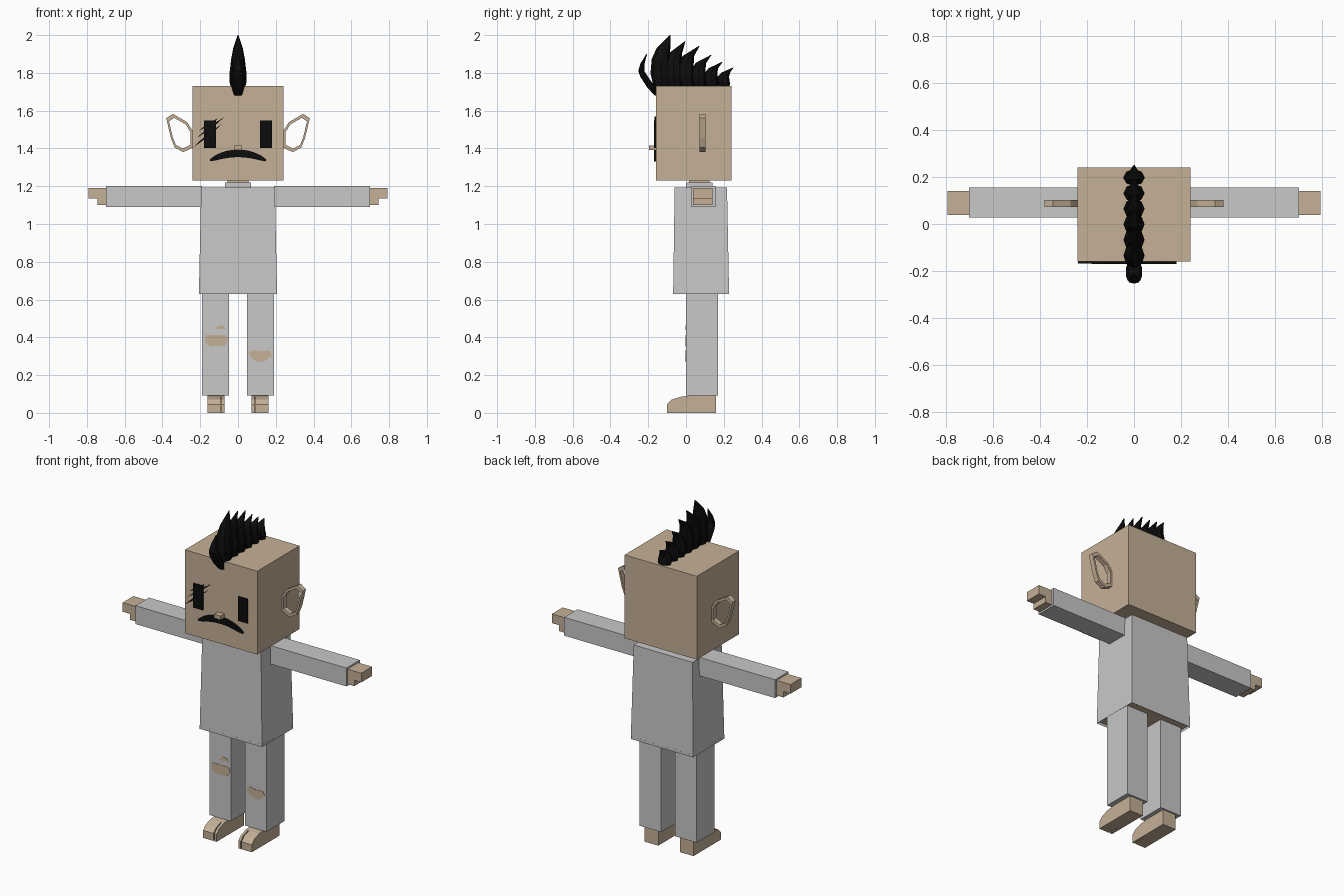
import bpy, bmesh, math
from mathutils import Vector

if "Cube" in bpy.data.objects:
    bpy.data.objects.remove(bpy.data.objects["Cube"], do_unlink=True)


def material(name, rgb):
    m = bpy.data.materials.new(name)
    m.use_nodes = True
    m.diffuse_color = (*rgb, 1)
    m.node_tree.nodes["Principled BSDF"].inputs["Base Color"].default_value = (*rgb, 1)
    return m


SKIN = material("skin tan", (0.56, 0.44, 0.31))
CLOTH = material("cloth grey", (0.58, 0.58, 0.58))
BLACK = material("black", (0.004, 0.004, 0.004))


def finish(name, bm, *mats):
    bmesh.ops.recalc_face_normals(bm, faces=bm.faces)
    me = bpy.data.meshes.new(name)
    bm.to_mesh(me)
    bm.free()
    for m in mats:
        me.materials.append(m)
    ob = bpy.data.objects.new(name, me)
    bpy.context.collection.objects.link(ob)
    return ob


def loft(bm, rings):
    """Skin a list of equal-length point rings and cap both ends."""
    vs = [[bm.verts.new(p) for p in r] for r in rings]
    n = len(vs[0])
    for a, b in zip(vs, vs[1:]):
        for i in range(n):
            j = (i + 1) % n
            bm.faces.new((a[i], a[j], b[j], b[i]))
    return bm.faces.new(vs[0]), bm.faces.new(vs[-1])


def rect(x0, x1, y0, y1, z):
    return [(x0, y0, z), (x1, y0, z), (x1, y1, z), (x0, y1, z)]


def box(name, mat, x, y, z):
    bm = bmesh.new()
    loft(bm, [rect(*x, *y, h) for h in z])
    return finish(name, bm, mat)


def prism_y(name, mat, pts, y0, y1):
    """Extrude an x-z outline along y."""
    bm = bmesh.new()
    loft(bm, [[(x, y, z) for x, z in pts] for y in (y0, y1)])
    return finish(name, bm, mat)


def prism_x(name, mat, pts, x0, x1):
    """Extrude a y-z outline along x."""
    bm = bmesh.new()
    loft(bm, [[(x, y, z) for y, z in pts] for x in (x0, x1)])
    return finish(name, bm, mat)


# Head, neck and collar
box("head", SKIN, (-.24, .24), (-.16, .24), (1.23, 1.73))
box("neck", SKIN, (-.055, .055), (.015, .125), (1.18, 1.24))
box("collar", CLOTH, (-.07, .07), (0, .14), (1.18, 1.22))

# Shirt, with the body showing in its open hem
bm = bmesh.new()
hem, _ = loft(bm, [rect(-.207, .207, -.068, .228, .63),
                   rect(-.195, .195, -.06, .217, 1.193)])
bmesh.ops.inset_individual(bm, faces=[hem], thickness=.012)
bmesh.ops.translate(bm, verts=hem.verts, vec=(0, 0, .015))
hem.material_index = 1
finish("shirt", bm, CLOTH, SKIN)

# Arms, hands, legs, feet and ears on both sides
EAR = [(.238, 1.49), (.27, 1.54), (.345, 1.583), (.38, 1.56),
       (.355, 1.455), (.335, 1.405), (.29, 1.38), (.238, 1.405)]
FOOT = [(.16, 0), (.16, .095), (.02, .092), (-.03, .085), (-.03, 0)]
TOES = [(-.03, 0), (-.03, .085), (-.075, .07), (-.10, .045), (-.10, 0)]

for side, s in (("left", 1), ("right", -1)):
    def xs(a, b):
        return sorted((s * a, s * b))

    box(side + "_sleeve", CLOTH, xs(.19, .70), (.028, .155), (1.09, 1.2))
    hand = [(.69, 1.19), (.792, 1.19), (.792, 1.135), (.745, 1.135),
            (.745, 1.10), (.69, 1.10)]
    prism_y(side + "_hand", SKIN, [(s * x, z) for x, z in hand], .038, .14)
    box(side + "_trouser_leg", CLOTH, xs(.047, .19), (0, .17), (.092, .66))
    prism_x(side + "_foot", SKIN, FOOT, s * .072, s * .162)
    prism_x(side + "_big_toe", SKIN, TOES, s * .072, s * .087)
    prism_x(side + "_toes", SKIN, TOES, s * .093, s * .162)

    # Ear rim: a closed band between two outlines
    c = sum((Vector(p) for p in EAR), Vector((0, 0))) / len(EAR)
    inner = [c + (Vector(p) - c) * .8 for p in EAR]
    bm = bmesh.new()
    loops = [[bm.verts.new((s * x, y, z)) for x, z in ring]
             for ring, y in ((EAR, .072), (EAR, .102), (inner, .102), (inner, .072))]
    for k in range(4):
        a, b = loops[k], loops[(k + 1) % 4]
        for i in range(len(EAR)):
            j = (i + 1) % len(EAR)
            bm.faces.new((a[i], a[j], b[j], b[i]))
    finish(side + "_ear", bm, SKIN)

    box(side + "_eye", BLACK, xs(.117, .18), (-.169, -.16), (1.403, 1.547))

# Nose and frown
box("nose", SKIN, (-.022, .022), (-.195, -.15), (1.392, 1.416))
bm = bmesh.new()
steps = 10
rings = []
for i in range(steps + 1):
    t = 2 * i / steps - 1
    mid = 1.374 - .036 * t * t
    half = .006 + .014 * math.sqrt(1 - t * t)
    rings.append([(.147 * t, y, mid + h) for y, h in
                  ((-.169, -half), (-.169, half), (-.16, half), (-.16, -half))])
loft(bm, rings)
finish("frown", bm, BLACK)

# Scratches across the right eye
for i, (x0, z0, x1, z1) in enumerate([(-.238, 1.405, -.085, 1.53),
                                      (-.22, 1.455, -.07, 1.568),
                                      (-.205, 1.495, -.105, 1.56)]):
    a, b = Vector((x0, z0)), Vector((x1, z1))
    n = (b - a).orthogonal().normalized() * .007
    m = (a + b) / 2
    prism_y("scratch_%d" % i, BLACK, [a, m + n, b, m - n], -.168, -.16)

# Torn patches in the trousers
TEARS = {
    "right_knee_tear": [(-.172, .412), (-.06, .412), (-.053, .385), (-.07, .355),
                        (-.15, .352), (-.175, .375)],
    "right_thigh_tear": [(-.128, .44), (-.105, .463), (-.075, .463), (-.066, .445)],
    "left_knee_tear": [(.055, .32), (.08, .334), (.12, .325), (.165, .33),
                       (.18, .305), (.145, .275), (.105, .27), (.07, .29)],
}
for name, pts in TEARS.items():
    prism_y(name, SKIN, pts, -.002, .004)


# Crest of swept spikes: each section is (y, z, half depth, half width)
def spike(name, sections, sides=8):
    bm = bmesh.new()
    rings = []
    for y, z, d, w in sections:
        rings.append([(w * math.sin(math.tau * k / sides),
                       y + d * math.cos(math.tau * k / sides), z)
                      for k in range(sides)])
    loft(bm, rings)
    return finish(name, bm, BLACK)


TIPS = [(-.085, 2.0), (-.005, 1.967), (.07, 1.943), (.133, 1.895),
        (.192, 1.858), (.25, 1.828)]
for i, (ty, tz) in enumerate(TIPS):
    base = -.125 + .066 * i
    h = tz - 1.72
    d = .055 - .004 * i
    spike("hair_spike_%d" % i, [
        (base, 1.70 if i == 0 else 1.72, d * .75, .036),
        (base - .008, 1.72 + h * .28, d, .045),
        (base - .008, 1.72 + h * .55, d * .88, .036),
        (base + .006, 1.72 + h * .76, d * .65, .025),
        (ty, tz, .002, .002)])

spike("hair_front_curl", [
    (-.158, 1.68, .008, .02), (-.185, 1.725, .022, .034),
    (-.222, 1.78, .02, .034), (-.237, 1.81, .016, .028),
    (-.23, 1.85, .011, .018), (-.208, 1.90, .002, .003)])
